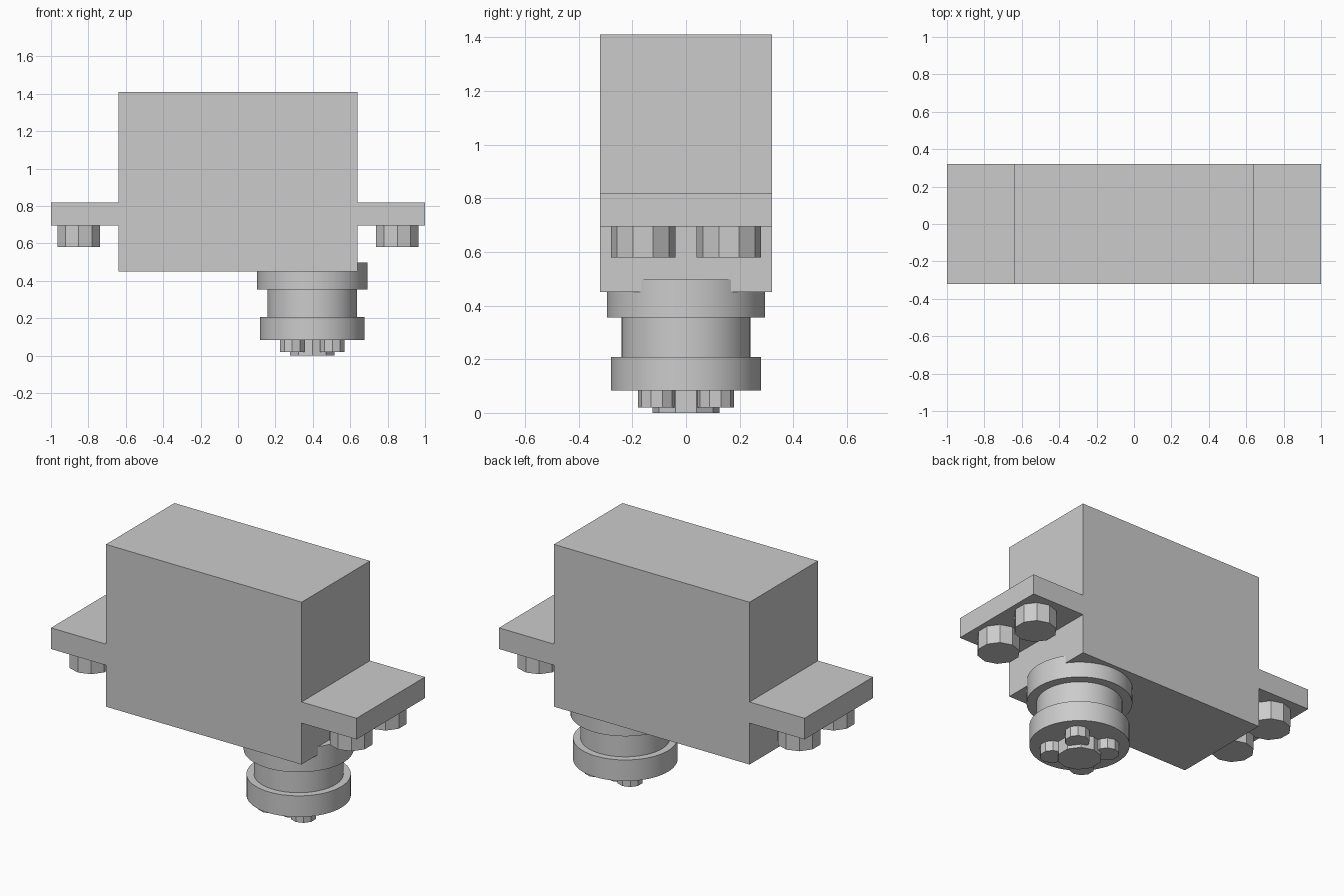
import bpy
import bmesh
from math import radians

cube = bpy.data.objects.get("Cube")
if cube:
    bpy.data.objects.remove(cube, do_unlink=True)

# Single plain grey for the whole model
GREY = (0.6, 0.6, 0.6, 1.0)
grey = bpy.data.materials.new("plain_grey")
grey.use_nodes = True
grey.diffuse_color = GREY
grey.node_tree.nodes["Principled BSDF"].inputs["Base Color"].default_value = GREY


def extruded_outline(name, outline, half_depth):
    """Extrude an x-z outline along y."""
    bm = bmesh.new()
    face = bm.faces.new([bm.verts.new((x, -half_depth, z)) for x, z in outline])
    moved = bmesh.ops.extrude_face_region(bm, geom=[face])["geom"]
    verts = [v for v in moved if isinstance(v, bmesh.types.BMVert)]
    bmesh.ops.translate(bm, verts=verts, vec=(0, 2 * half_depth, 0))
    bmesh.ops.recalc_face_normals(bm, faces=bm.faces)
    mesh = bpy.data.meshes.new(name)
    bm.to_mesh(mesh)
    bm.free()
    mesh.materials.append(grey)
    obj = bpy.data.objects.new(name, mesh)
    bpy.context.collection.objects.link(obj)
    return obj


def cylinder(name, x, y, z0, z1, radius, sides):
    """Upright cylinder; many-sided ones are smooth, bolts stay faceted."""
    bpy.ops.mesh.primitive_cylinder_add(
        vertices=sides, radius=radius, depth=z1 - z0, location=(x, y, (z0 + z1) / 2))
    obj = bpy.context.object
    obj.name = name
    obj.data.materials.append(grey)
    if sides > 16:
        bpy.ops.object.shade_smooth_by_angle(angle=radians(30))
    return obj


# Motor casing with its two mounting ears, as one cross-shaped profile
right_half = [(0.64, 0.45), (0.64, 0.695), (1.0, 0.695),
              (1.0, 0.82), (0.64, 0.82), (0.64, 1.41)]
left_half = [(-x, z) for x, z in reversed(right_half)]
extruded_outline("motor_casing", right_half + left_half, 0.32)

# Output hub: collar, neck and disc stacked under the casing
HUB_X = 0.397
for name, z0, z1, radius in (("hub_collar", 0.355, 0.497, 0.295),
                             ("hub_neck", 0.205, 0.355, 0.24),
                             ("hub_disc", 0.083, 0.208, 0.28)):
    cylinder(name, HUB_X, 0, z0, z1, radius, 64)

# Ten-sided bolts: one in the middle of the hub, four around it, two per ear
cylinder("hub_center_bolt", HUB_X, 0, 0, 0.085, 0.125, 10)
for sx, side in ((-1, "right"), (1, "left")):
    for sy, end in ((-1, "front"), (1, "back")):
        cylinder(f"hub_bolt_{end}_{side}", HUB_X + sx * 0.107, sy * 0.109,
                 0.02, 0.085, 0.07, 10)
        cylinder(f"ear_bolt_{end}_{side}", sx * 0.852, sy * 0.16,
                 0.58, 0.697, 0.12, 10)
